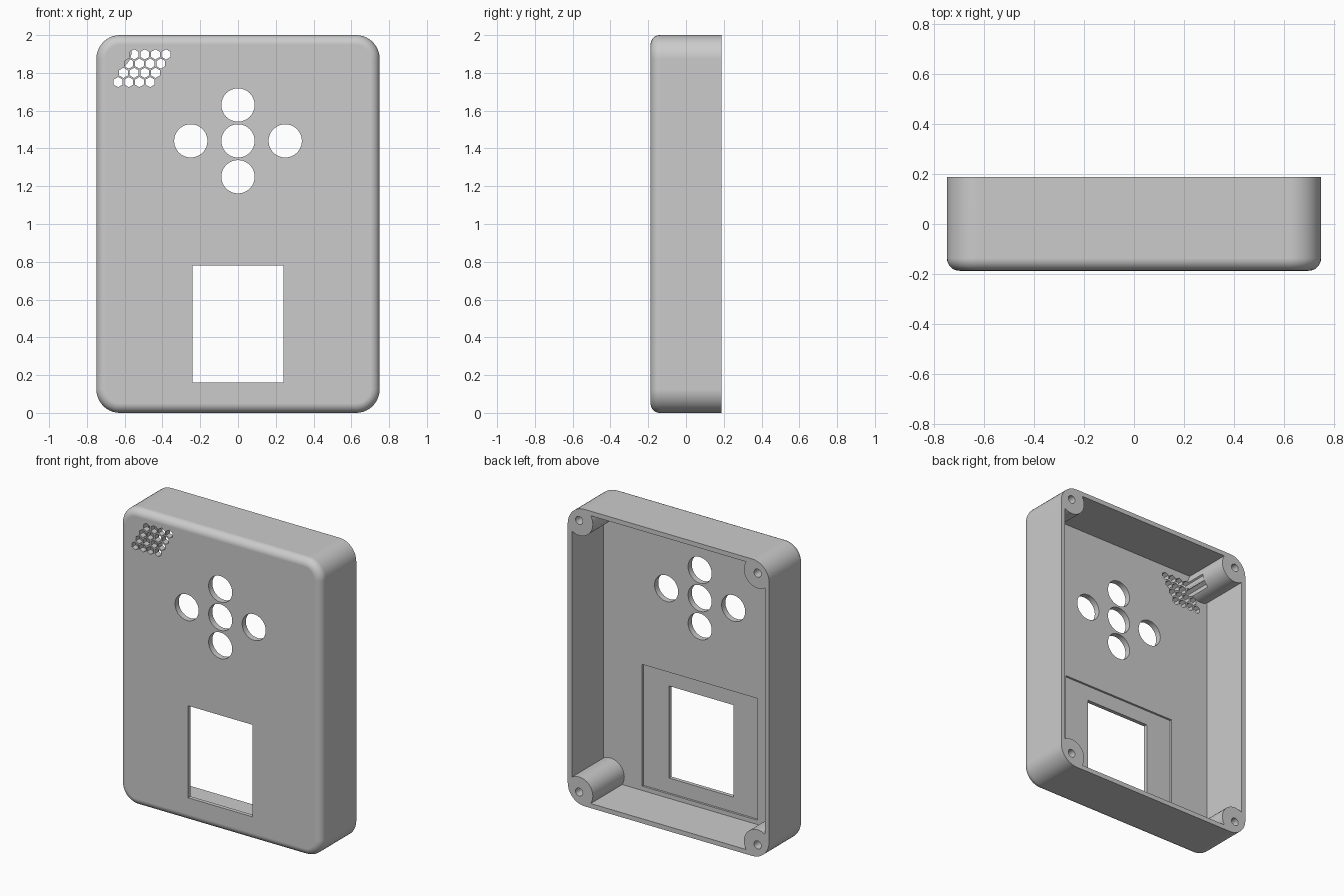
import bpy, bmesh
from math import sin, cos, pi, sqrt, atan2
from mathutils import Vector

if "Cube" in bpy.data.objects:
    bpy.data.objects.remove(bpy.data.objects["Cube"], do_unlink=True)

HALF_W, HALF_H, HALF_D = 0.75, 1.0, 0.1875   # outer half sizes
CORNER, FILLET = 0.125, 0.05                 # outline radius, front edge radius
WALL, FRONT = 0.031, 0.04                    # side and front thickness
INNER_Y = -HALF_D + FRONT                    # inside face of the front panel
POST_INSET, POST_R = 0.085, 0.102            # screw posts

grey = bpy.data.materials.new("case grey")
grey.use_nodes = True
colour = (0.6, 0.6, 0.6, 1)
grey.diffuse_color = colour
grey.node_tree.nodes["Principled BSDF"].inputs["Base Color"].default_value = colour


def loft(name, stacks):
    """Each stack is a list of (profile, y) rings, skinned and capped."""
    bm = bmesh.new()
    for rings in stacks:
        loops = [[bm.verts.new((x, y, z)) for x, z in prof] for prof, y in rings]
        for a, b in zip(loops, loops[1:]):
            n = len(a)
            for i in range(n):
                j = (i + 1) % n
                bm.faces.new((a[i], a[j], b[j], b[i]))
        bm.faces.new(loops[0][::-1])
        bm.faces.new(loops[-1])
    bmesh.ops.recalc_face_normals(bm, faces=bm.faces)
    mesh = bpy.data.meshes.new(name)
    bm.to_mesh(mesh)
    bm.free()
    ob = bpy.data.objects.new(name, mesh)
    bpy.context.collection.objects.link(ob)
    return ob


def ngon(x, z, r, n, turn=0.0):
    return [(x + r * cos(turn + 2 * pi * i / n), z + r * sin(turn + 2 * pi * i / n))
            for i in range(n)]


def rect(x0, x1, z0, z1):
    return [(x0, z0), (x1, z0), (x1, z1), (x0, z1)]


def rounded_outline(inset, steps=10):
    pts = []
    for k, (sx, sz) in enumerate([(1, 1), (-1, 1), (-1, -1), (1, -1)]):
        cx, cz = sx * (HALF_W - CORNER), HALF_H + sz * (HALF_H - CORNER)
        for i in range(steps + 1):
            a = (k + i / steps) * pi / 2
            pts.append((cx + (CORNER - inset) * cos(a), cz + (CORNER - inset) * sin(a)))
    return pts


def cavity_outline(steps=14):
    """Inner rectangle with a round post bulging in at each corner."""
    e = POST_INSET - WALL
    far = sqrt(POST_R ** 2 - e ** 2)
    start, end = atan2(-far, e), atan2(e, -far) - 2 * pi
    arc = [(HALF_W - POST_INSET + POST_R * cos(start + (end - start) * i / steps),
            HALF_H - POST_INSET + POST_R * sin(start + (end - start) * i / steps))
           for i in range(steps + 1)]
    pts = []
    for sx, sz in [(1, 1), (-1, 1), (-1, -1), (1, -1)]:
        part = [(sx * x, HALF_H + sz * z) for x, z in arc]
        pts += part if sx * sz > 0 else part[::-1]
    return pts


def cut(target, name, profiles, y0, y1):
    cutter = loft(name, [[(p, y0), (p, y1)] for p in profiles])
    cutter.hide_render = True
    mod = target.modifiers.new(name, "BOOLEAN")
    mod.operation, mod.solver, mod.object = "DIFFERENCE", "EXACT", cutter
    bpy.context.view_layer.objects.active = target
    bpy.ops.object.modifier_apply(modifier=name)
    bpy.data.objects.remove(cutter, do_unlink=True)


# Case body with a rounded front edge
rings = []
for i in range(9):
    a = i / 8 * pi / 2
    rings.append((rounded_outline(FILLET * (1 - sin(a))), -HALF_D + FILLET * (1 - cos(a))))
rings.append((rounded_outline(0), HALF_D))
case = loft("case_shell", [rings])
case.data.materials.append(grey)

# Hollow interior with corner posts, and the blind screw holes
cut(case, "cavity", [cavity_outline()], INNER_Y, 0.5)
screws = [ngon(sx * (HALF_W - POST_INSET), HALF_H + sz * (HALF_H - POST_INSET), 0.027, 20)
          for sx in (-1, 1) for sz in (-1, 1)]
cut(case, "screw_holes", screws, HALF_D - 0.2, 0.5)

# Screen recess on the inside and its window
cut(case, "screen_recess", [rect(-0.43, 0.43, 0.06, 0.88)], INNER_Y - 0.014, 0)
cut(case, "screen_window", [rect(-0.24, 0.24, 0.16, 0.78)], -0.5, 0)

# Button holes in a cross
buttons = [(0, 1.44), (0, 1.63), (0, 1.25), (-0.25, 1.44), (0.25, 1.44)]
cut(case, "button_holes", [ngon(x, z, 0.088, 48) for x, z in buttons], -0.5, 0)

# Slanted honeycomb of speaker holes
pitch = 0.0565
hexes = [ngon(-0.55 + pitch * (c - r / 2), 1.898 - pitch * 0.866 * r, 0.027, 6, pi / 6)
         for r in range(4) for c in range(4)]
cut(case, "speaker_holes", hexes, -0.5, 0)

# Smooth rounds, crisp edges
bpy.ops.object.select_all(action="DESELECT")
case.select_set(True)
bpy.context.view_layer.objects.active = case
bpy.ops.object.shade_smooth_by_angle(angle=pi / 6)
weighted = case.modifiers.new("even_normals", "WEIGHTED_NORMAL")
weighted.keep_sharp = True
